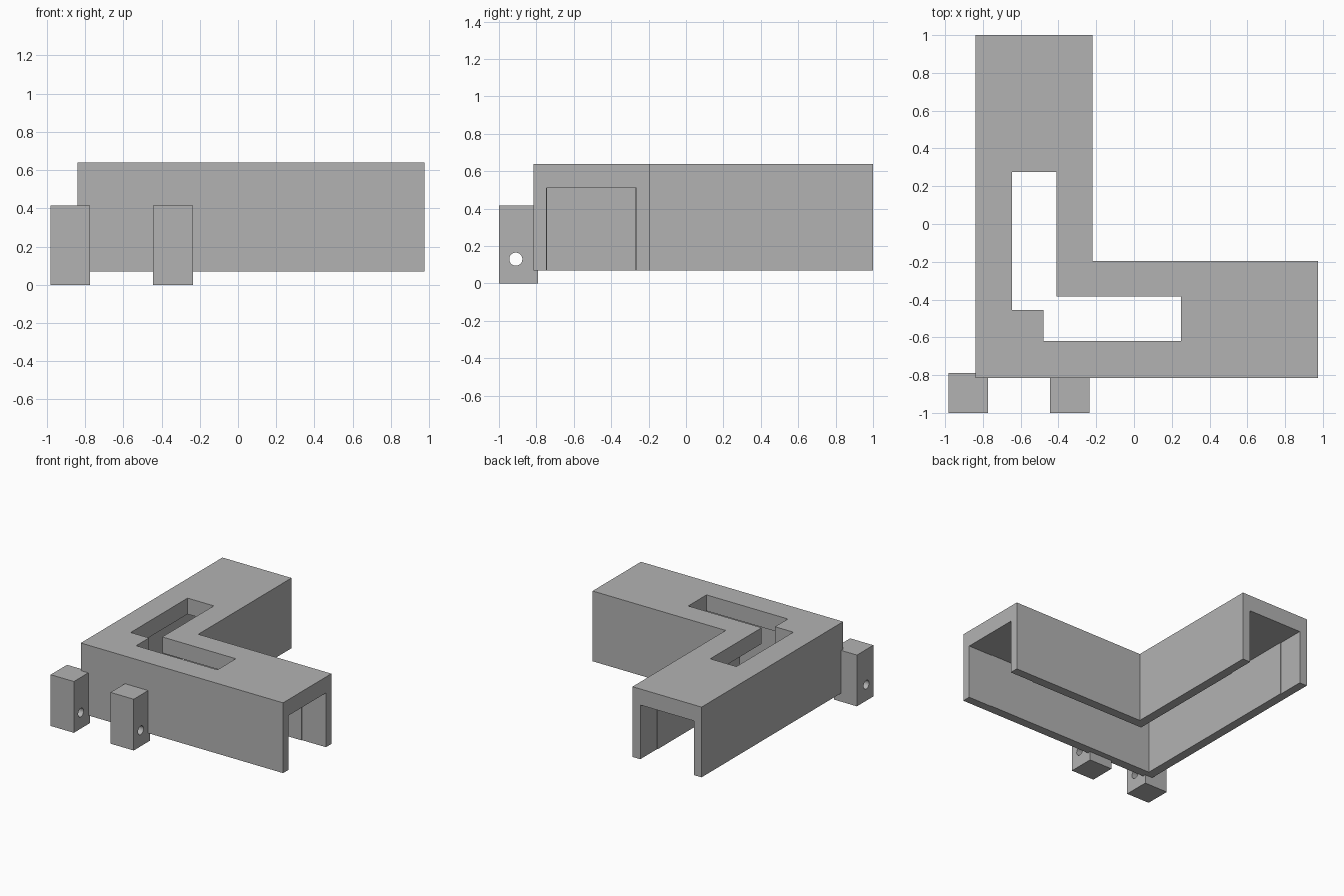
import bpy, bmesh
from mathutils import Matrix

if "Cube" in bpy.data.objects:
    bpy.data.objects.remove(bpy.data.objects["Cube"], do_unlink=True)

CORNER = (-0.84, -0.815)      # outer corner of the elbow
LENGTH, WIDTH = 1.815, 0.62   # arm size
BOTTOM, TOP, CEILING = 0.07, 0.64, 0.51

grey = bpy.data.materials.new("plain_grey")
grey.use_nodes = True
colour = (0.45, 0.45, 0.45, 1)
grey.diffuse_color = colour
grey.node_tree.nodes["Principled BSDF"].inputs["Base Color"].default_value = colour


def finish(name, bm):
    bmesh.ops.recalc_face_normals(bm, faces=bm.faces)
    mesh = bpy.data.meshes.new(name)
    bm.to_mesh(mesh)
    bm.free()
    mesh.materials.append(grey)
    obj = bpy.data.objects.new(name, mesh)
    bpy.context.collection.objects.link(obj)
    return obj


def elbow(name, outer, inner, z0, z1):
    """Prism symmetric about the elbow diagonal.
    outer and inner run along the x arm, from the diagonal to the arm end."""
    half = outer + inner[::-1]
    # the diagonal points are shared, so the mirrored half skips them
    mirrored = [(y, x) for x, y in half[::-1] if x != y]
    bm = bmesh.new()
    verts = [bm.verts.new((CORNER[0] + x, CORNER[1] + y, z0)) for x, y in half + mirrored]
    face = bm.faces.new(verts)
    new = bmesh.ops.extrude_face_region(bm, geom=[face])["geom"]
    moved = [v for v in new if isinstance(v, bmesh.types.BMVert)]
    bmesh.ops.translate(bm, verts=moved, vec=(0, 0, z1 - z0))
    return finish(name, bm)


def cut(target, cutter):
    mod = target.modifiers.new("cut", 'BOOLEAN')
    mod.operation, mod.solver, mod.object = 'DIFFERENCE', 'EXACT', cutter
    bpy.context.view_layer.objects.active = target
    bpy.ops.object.modifier_apply(modifier=mod.name)
    bpy.data.objects.remove(cutter, do_unlink=True)


# L-shaped channel body
body = elbow("corner_channel", [(0, 0), (LENGTH, 0)],
             [(WIDTH, WIDTH), (LENGTH, WIDTH)], BOTTOM, TOP)

# Open underside and ends, very slightly wider near each end
near, far, step, end = 0.073, 0.545, LENGTH - 0.215, LENGTH + 0.1
lip = 0.005
cavity = elbow("cavity_cutter",
               [(near, near), (step, near), (step, near - lip), (end, near - lip)],
               [(far, far), (step, far), (step, far + lip), (end, far + lip)],
               BOTTOM - 0.1, CEILING)
cut(body, cavity)

# L-shaped slot through the top, with a square left in its outer corner
slot = elbow("slot_cutter", [(0.36, 0.36), (0.36, 0.195), (1.09, 0.195)],
             [(0.43, 0.43), (1.09, 0.43)], CEILING - 0.1, TOP + 0.1)
cut(body, slot)

# Two drilled lugs on the front wall
for name, x in (("right_lug", -0.877), ("left_lug", -0.34)):
    bm = bmesh.new()
    bmesh.ops.create_cube(bm, size=1, matrix=Matrix.Translation((x, -0.895, 0.208))
                          @ Matrix.Diagonal((0.208, 0.21, 0.416, 1)))
    lug = finish(name, bm)
    bm = bmesh.new()
    bmesh.ops.create_cone(bm, cap_ends=True, segments=32, radius1=0.035, radius2=0.035,
                          depth=0.4, matrix=Matrix.Translation((x, -0.91, 0.13))
                          @ Matrix.Rotation(1.5707963, 4, 'Y'))
    cut(lug, finish("pin_hole_cutter", bm))
